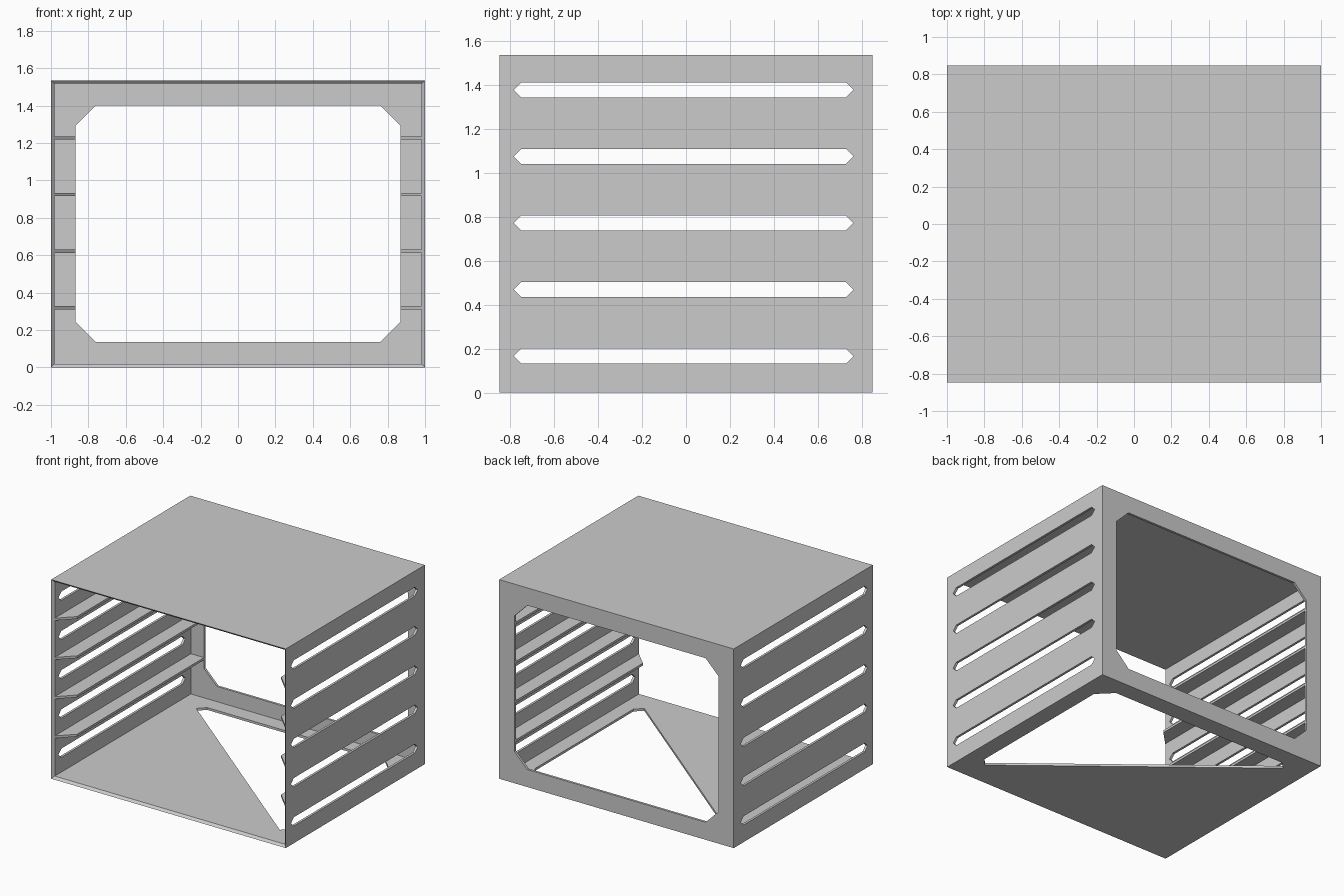
import bpy, bmesh

cube = bpy.data.objects.get("Cube")
if cube:
    bpy.data.objects.remove(cube, do_unlink=True)

X, Y, H, T = 1.0, 0.847, 1.535, 0.018   # half width, half depth, height, panel thickness
INSET, CUT = 0.87, 0.11                 # opening half width and corner cut
SPACING = 0.3025                        # pitch of slots and rails

grey = bpy.data.materials.new("light_grey")
grey.use_nodes = True
colour = (0.6, 0.6, 0.6, 1)
grey.diffuse_color = colour
grey.node_tree.nodes["Principled BSDF"].inputs["Base Color"].default_value = colour


def loft(name, loops):
    """Solid skinned through equal-length loops of points."""
    bm = bmesh.new()
    rings = [[bm.verts.new(p) for p in loop] for loop in loops]
    n = len(rings[0])
    for a, b in zip(rings, rings[1:]):
        for i in range(n):
            j = (i + 1) % n
            bm.faces.new((a[i], a[j], b[j], b[i]))
    bm.faces.new(rings[0])
    bm.faces.new(rings[-1])
    bmesh.ops.recalc_face_normals(bm, faces=bm.faces)
    mesh = bpy.data.meshes.new(name)
    bm.to_mesh(mesh)
    bm.free()
    mesh.materials.append(grey)
    obj = bpy.data.objects.new(name, mesh)
    bpy.context.collection.objects.link(obj)
    return obj


def prism(name, profile, axis, lo, hi):
    """Extrude a 2D profile along an axis (0=x, 1=y, 2=z)."""
    def place(p, d):
        q = list(p)
        q.insert(axis, d)
        return q
    return loft(name, [[place(p, d) for p in profile] for d in (lo, hi)])


def rect(y, grow):
    """Rectangle across the cabinet, offset from its outer outline."""
    x, lo, hi = X + grow, -grow, H + grow
    return [(-x, y, lo), (x, y, lo), (x, y, hi), (-x, y, hi)]


# Outer block, hollowed and cut below
shell = loft("cabinet_shell", [rect(-Y, 0), rect(Y, 0)])

# Hollow with a bevelled front rim
cutters = [loft("cavity_cutter", [rect(-Y - T, T), rect(-Y + T, -T), rect(Y - T, -T)])]

# Back opening with cut corners
z0, z1, a = 0.135, 1.40, INSET - CUT
back = [(-a, z0), (a, z0), (INSET, z0 + CUT), (INSET, z1 - CUT),
        (a, z1), (-a, z1), (-INSET, z1 - CUT), (-INSET, z0 + CUT)]
cutters.append(prism("back_cutter", back, 1, Y - 0.1, Y + 0.1))

# Floor opening: half of a cut-corner rectangle, split along its diagonal
d, h = 0.71, CUT / 2
floor = [(-a - h, d - h), (-a, d), (a, d), (INSET, d - CUT),
         (INSET, CUT - d), (a + h, h - d)]
cutters.append(prism("floor_cutter", floor, 2, -0.1, 0.1))

# Pointed ventilation slots through both side walls
front, rear, r = -0.783, 0.761, 0.034
for i in range(5):
    z = 0.166 + i * SPACING
    slot = [(front, z), (front + r, z - r), (rear - r, z - r),
            (rear, z), (rear - r, z + r), (front + r, z + r)]
    cutters.append(prism("slot_cutter", slot, 0, -X - 0.1, X + 0.1))

for c in cutters:
    mod = shell.modifiers.new(c.name, "BOOLEAN")
    mod.operation = "DIFFERENCE"
    mod.solver = "EXACT"
    mod.object = c

# Bake the cuts and drop the cutters
bpy.context.view_layer.update()
graph = bpy.context.evaluated_depsgraph_get()
baked = bpy.data.meshes.new_from_object(shell.evaluated_get(graph))
shell.modifiers.clear()
shell.data = baked
for c in cutters:
    bpy.data.objects.remove(c, do_unlink=True)

# Shelf rails with slanted front ends, four per side
wall = X - T
for side, s in (("left", 1), ("right", -1)):
    plan = [(s * wall, T - Y), (s * INSET, T - Y + wall - INSET),
            (s * INSET, Y - T), (s * wall, Y - T)]
    for i in range(4):
        z = 0.31 + i * SPACING
        prism(f"{side}_rail_{i + 1}", plan, 2, z, z + T)
